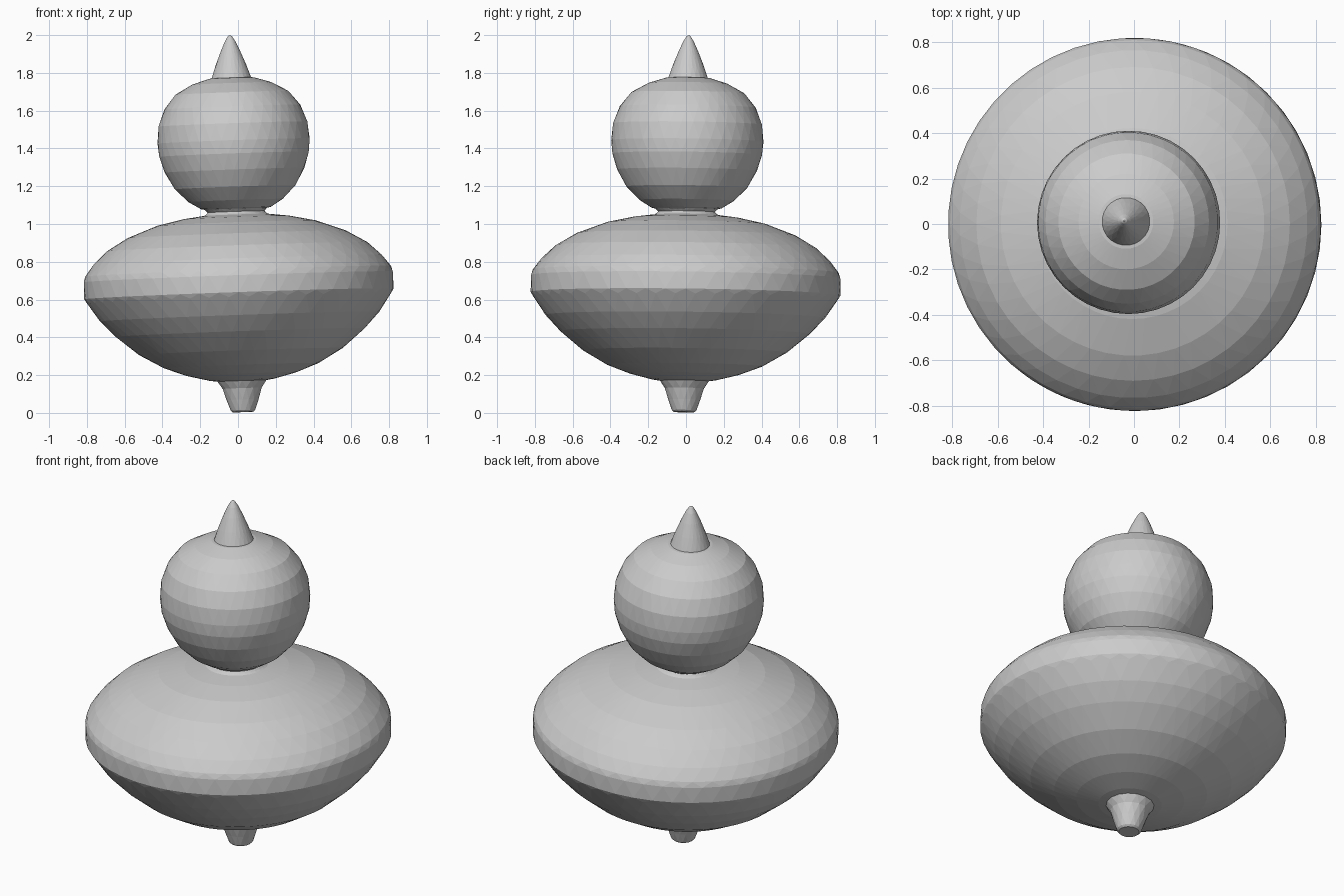
import bpy
import bmesh
from math import cos, sin, pi
from mathutils import Euler, Matrix, Vector

cube = bpy.data.objects.get("Cube")
if cube:
    bpy.data.objects.remove(cube, do_unlink=True)

grey = bpy.data.materials.new("clay grey")
grey.use_nodes = True
colour = (0.6, 0.6, 0.6, 1)
grey.diffuse_color = colour
grey.node_tree.nodes["Principled BSDF"].inputs["Base Color"].default_value = colour

# The whole spinning top leans slightly about the middle of its body
pivot = Vector((0.003, -0.002, 0.68))
lean = (Matrix.Translation(pivot) @ Euler((-0.012, -0.035, 0)).to_matrix().to_4x4()
        @ Matrix.Translation((0, 0, -pivot.z)))


def lathe(name, profile, sides):
    """Turn (radius, height) points, bottom to top, into a faceted closed solid."""
    bm = bmesh.new()
    rings = []
    for i, (r, z) in enumerate(profile):
        # Each ring is turned half a step for staggered triangular facets
        angles = [2 * pi * (j + i / 2) / sides for j in range(sides)]
        rings.append([bm.verts.new((r * cos(a), r * sin(a), z)) for a in angles])
    for low, high in zip(rings, rings[1:]):
        for j in range(sides):
            k = (j + 1) % sides
            bm.faces.new((low[j], low[k], high[j]))
            bm.faces.new((low[k], high[k], high[j]))
    bm.faces.new(list(reversed(rings[0])))
    bm.faces.new(rings[-1])
    bm.transform(lean)
    mesh = bpy.data.meshes.new(name)
    bm.to_mesh(mesh)
    bm.free()
    mesh.materials.append(grey)
    obj = bpy.data.objects.new(name, mesh)
    bpy.context.collection.objects.link(obj)
    return obj


# Tapered foot
lathe("foot", [(0.055, 0.004), (0.066, 0.014), (0.085, 0.07), (0.105, 0.13),
               (0.13, 0.17), (0.13, 0.2)], 16)

# Wide body with an upright band around its rim
lathe("body", [(0.1, 0.165), (0.17, 0.175), (0.29, 0.205), (0.41, 0.25),
               (0.54, 0.325), (0.66, 0.425), (0.74, 0.51), (0.805, 0.605),
               (0.82, 0.63), (0.82, 0.72), (0.81, 0.75), (0.765, 0.81),
               (0.69, 0.88), (0.58, 0.945), (0.42, 1.005), (0.28, 1.035),
               (0.16, 1.05)], 48)

# Pinched neck
lathe("neck", [(0.19, 1.035), (0.16, 1.055), (0.15, 1.065), (0.165, 1.08),
               (0.165, 1.1)], 32)

# Rounded head, a little flattened at both ends
lathe("head", [(0.14, 1.075), (0.185, 1.085), (0.25, 1.125), (0.32, 1.195),
               (0.37, 1.285), (0.397, 1.37), (0.403, 1.44), (0.395, 1.53),
               (0.36, 1.62), (0.3, 1.695), (0.21, 1.745), (0.12, 1.773),
               (0.06, 1.778)], 40)

# Pointed tip
tip = lathe("tip", [(0.108, 1.75), (0.105, 1.775), (0.08, 1.845), (0.052, 1.915),
                    (0.028, 1.967), (0.012, 1.993), (0.003, 2.0)], 24)
